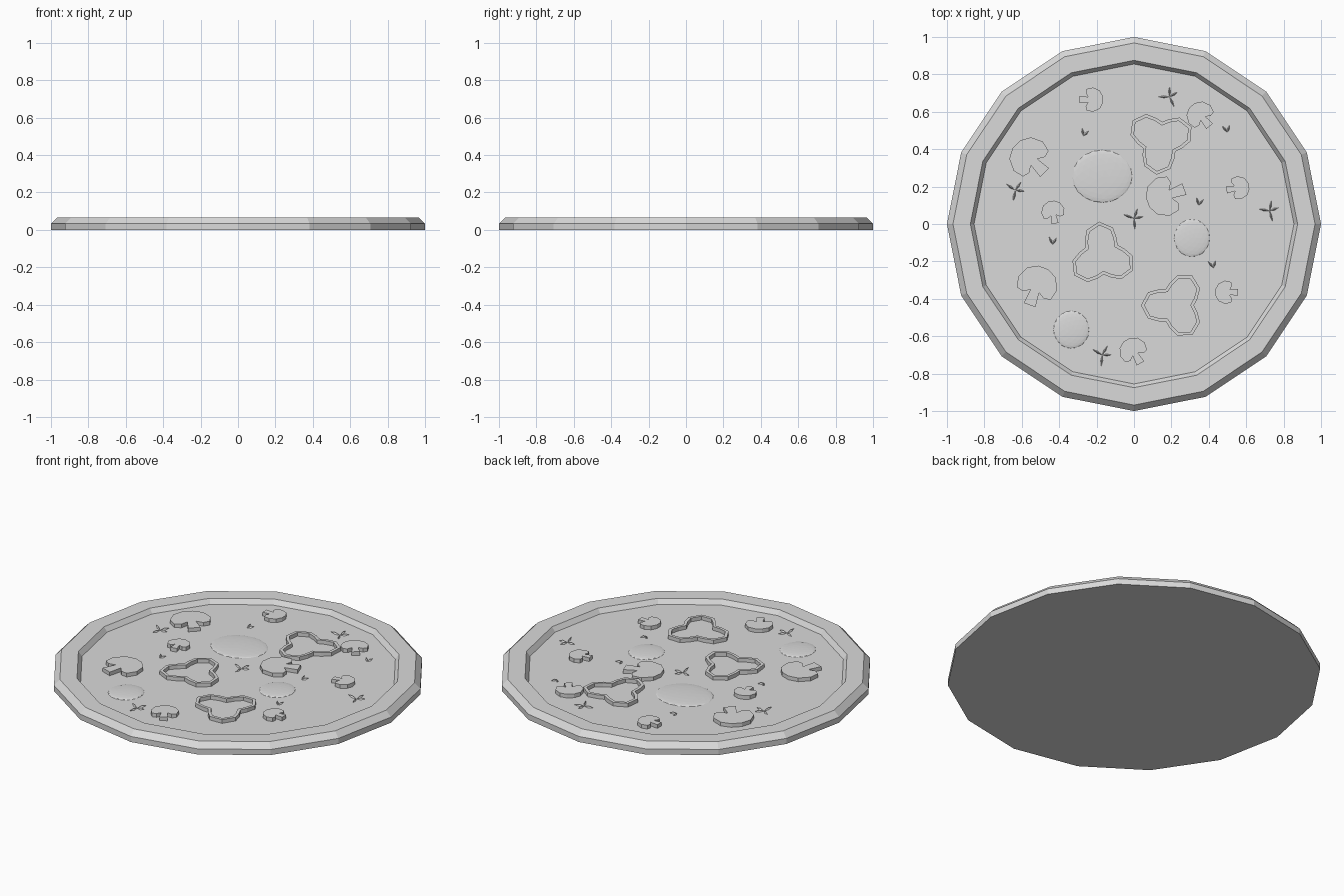
import bpy, bmesh, math
from mathutils import Matrix, Vector

cube = bpy.data.objects.get("Cube")
if cube:
    bpy.data.objects.remove(cube, do_unlink=True)

grey = bpy.data.materials.new("plain_grey")
grey.use_nodes = True
grey.diffuse_color = (0.7, 0.7, 0.7, 1)
grey.node_tree.nodes["Principled BSDF"].inputs["Base Color"].default_value = (0.7, 0.7, 0.7, 1)

FLOOR, TOPPING = 0.038, 0.022


def finish(name, bm, loc=(0, 0, 0), turn=0, size=1):
    """Turn a bmesh into a placed, flat shaded object."""
    bmesh.ops.recalc_face_normals(bm, faces=bm.faces)
    mesh = bpy.data.meshes.new(name)
    bm.transform(Matrix.Diagonal((size, size, 1, 1)))
    bm.to_mesh(mesh)
    bm.free()
    mesh.materials.append(grey)
    obj = bpy.data.objects.new(name, mesh)
    obj.location = loc
    obj.rotation_euler.z = math.radians(turn)
    bpy.context.collection.objects.link(obj)
    return obj


def bridge(bm, a, b):
    n = len(a)
    for i in range(n):
        bm.faces.new((a[i], a[(i + 1) % n], b[(i + 1) % n], b[i]))


# Crust and base: sixteen-sided lathe with a recessed floor
SIDES = 16
profile = [(1, 0), (1, 0.033), (0.968, 0.065), (0.875, 0.065), (0.855, FLOOR)]
bm = bmesh.new()
rings = []
for r, z in profile:
    rings.append([bm.verts.new((r * math.cos(math.tau * i / SIDES),
                                r * math.sin(math.tau * i / SIDES), z))
                  for i in range(SIDES)])
for low, high in zip(rings, rings[1:]):
    bridge(bm, low, high)
bm.faces.new(rings[0])
bm.faces.new(rings[-1])
finish("crust_base", bm)


# Mushroom slices: mirrored half outline, stem pointing along -y
half = [(0.15, -0.5), (0.11, -0.14), (0.27, -0.24), (0.44, -0.2),
        (0.5, 0.06), (0.37, 0.34), (0.13, 0.47)]
outline = half + [(-x, y) for x, y in reversed(half)]


def mushroom(x, y, stem_angle, size):
    bm = bmesh.new()
    low = [bm.verts.new((px, py, 0)) for px, py in outline]
    high = [bm.verts.new((px, py, TOPPING)) for px, py in outline]
    bridge(bm, low, high)
    bm.faces.new(low)
    bm.faces.new(high)
    finish("mushroom_slice", bm, (x, y, FLOOR), stem_angle + 90, size)


for spec in [(-0.556, 0.353, -45, 0.22), (-0.227, 0.665, 180, 0.13),
             (0.356, 0.58, -50, 0.15), (0.168, 0.15, 20, 0.215),
             (0.556, 0.193, 190, 0.125), (-0.433, 0.064, -80, 0.125),
             (-0.52, -0.33, -110, 0.22), (0.494, -0.365, 0, 0.125),
             (-0.003, -0.68, -60, 0.15)]:
    mushroom(*spec)


# Pepper rings: a three-lobed band with a hole
lobe = [(0.05, -0.087), (0.09, -0.085), (0.145, -0.07), (0.183, 0),
        (0.145, 0.07), (0.09, 0.085)]
trefoil = []
for k in range(3):
    spin = Matrix.Rotation(math.tau * k / 3, 2)
    trefoil += [spin @ Vector(p) for p in lobe]


def inset_point(i, width):
    """Shift an outline corner inwards by the band width."""
    n = len(trefoil)
    before, here, after = trefoil[i - 1], trefoil[i], trefoil[(i + 1) % n]
    a, b = (here - before).normalized(), (after - here).normalized()
    na, nb = Vector((-a.y, a.x)), Vector((-b.y, b.x))
    return here + (na + nb) * width / (1 + na.dot(nb))


def pepper_ring(x, y, angle):
    bm = bmesh.new()
    inner = [inset_point(i, 0.017) for i in range(len(trefoil))]
    loops = [[bm.verts.new((p.x, p.y, z)) for p in path]
             for path, z in ((trefoil, 0), (trefoil, TOPPING),
                             (inner, TOPPING), (inner, 0))]
    for i in range(4):
        bridge(bm, loops[i], loops[(i + 1) % 4])
    finish("pepper_ring", bm, (x, y, FLOOR), angle)


for spec in [(0.22, -0.435, 60), (-0.17, -0.17, 95), (0.14, 0.446, 24)]:
    pepper_ring(*spec)


# Melted cheese: very low faceted mounds
for x, y, rx, ry in [(-0.17, 0.255, 0.16, 0.14), (0.31, -0.075, 0.095, 0.1),
                     (-0.335, -0.565, 0.095, 0.1)]:
    bm = bmesh.new()
    bmesh.ops.create_icosphere(bm, subdivisions=3, radius=1)
    bmesh.ops.bisect_plane(bm, geom=bm.verts[:] + bm.edges[:] + bm.faces[:],
                           plane_co=(0, 0, 0), plane_no=(0, 0, 1), clear_inner=True)
    bm.transform(Matrix.Diagonal((rx, ry, 0.01, 1)))
    finish("cheese_mound", bm, (x, y, FLOOR))


# Herbs: slim ridged leaves fanned out from one point
def herb(name, x, y, turn, leaves):
    bm = bmesh.new()
    for angle, length in leaves:
        spin = Matrix.Rotation(math.radians(angle), 3, 'Z')
        w = 0.006
        root, right, tip, left, ridge = [
            bm.verts.new(spin @ Vector(p)) for p in
            ((0, 0, 0), (length / 2, -w, 0), (length, 0, 0.006),
             (length / 2, w, 0), (length / 2, 0, 0.01))]
        corners = [root, right, tip, left]
        for i in range(4):
            bm.faces.new((corners[i], corners[(i + 1) % 4], ridge))
    finish(name, bm, (x, y, FLOOR + 0.001), turn)


sprig = [(10, 0.05), (70, 0.055), (160, 0.06), (-85, 0.06)]
for x, y, turn in [(0.19, 0.68, 20), (-0.635, 0.18, -15), (0, 0.03, 0),
                   (0.725, 0.07, 10), (-0.17, -0.70, -10)]:
    herb("herb_sprig", x, y, turn, sprig)

for x, y, turn in [(-0.27, 0.47, -15), (0.50, 0.49, 15), (0.345, 0.10, -10),
                   (-0.435, -0.11, 0), (0.425, -0.235, 15)]:
    herb("herb_leaf_pair", x, y, turn, [(60, 0.04), (115, 0.045)])
